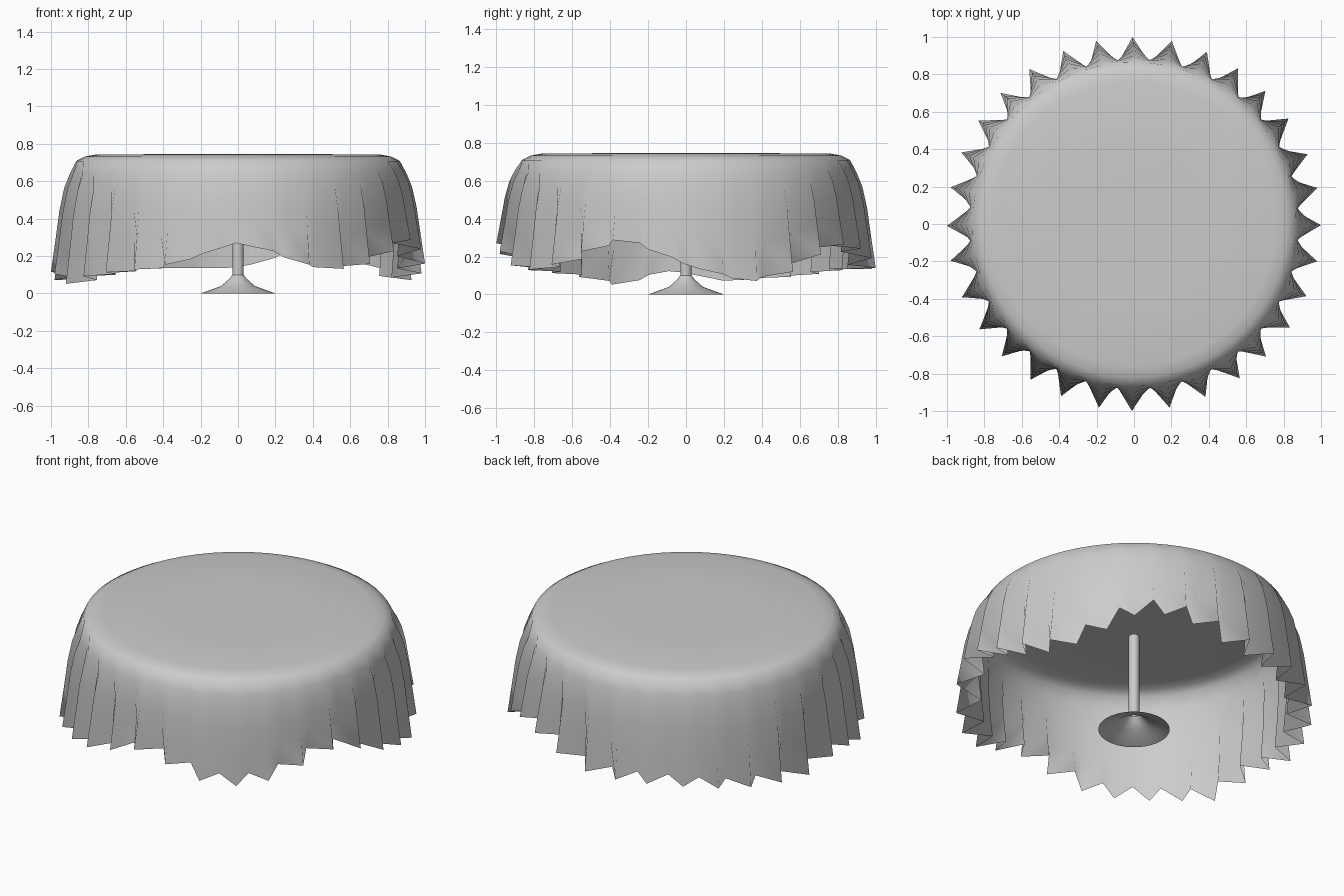
import bpy, bmesh, math, random

if "Cube" in bpy.data.objects:
    bpy.data.objects.remove(bpy.data.objects["Cube"])

random.seed(4)
PLEATS = 32
N = PLEATS * 2

# Wavy hem height as (angle in degrees, z), periodic
HEM = [(-180, .115), (-173, .125), (-158, .05), (-144, .10), (-130, .12), (-115, .14),
       (-102, .21), (-90, .27), (-77, .22), (-68, .155), (-57, .13), (-42, .165),
       (-36, .215), (-21, .295), (-10, .23), (0, .16), (15, .09), (23, .07),
       (36, .13), (47, .23), (58, .27), (75, .22), (83, .16), (92, .135),
       (120, .135), (140, .10), (168, .07), (180, .115)]


def hem_height(deg):
    deg = (deg + 180) % 360 - 180
    for (a, za), (b, zb) in zip(HEM, HEM[1:]):
        if a <= deg <= b:
            return za + (zb - za) * (deg - a) / (b - a)


def lathe(name, rings, n, center_z=None):
    """Skin a list of rings; each ring is a function index -> (radius, angle, z)."""
    bm = bmesh.new()
    loops = []
    for ring in rings:
        loop = []
        for i in range(n):
            r, a, z = ring(i)
            loop.append(bm.verts.new((r * math.cos(a), r * math.sin(a), z)))
        loops.append(loop)
    for up, low in zip(loops, loops[1:]):
        for i in range(n):
            j = (i + 1) % n
            bm.faces.new((up[i], low[i], low[j], up[j]))
    if center_z is not None:
        c = bm.verts.new((0, 0, center_z))
        for i in range(n):
            bm.faces.new((c, loops[0][i], loops[0][(i + 1) % n]))
    me = bpy.data.meshes.new(name)
    bm.to_mesh(me)
    bm.free()
    me.shade_smooth()
    ob = bpy.data.objects.new(name, me)
    bpy.context.collection.objects.link(ob)
    return ob


# Tablecloth: flat top, rounded shoulder, then pleats deepening to the hem
wobble = [random.uniform(-.012, .012) for _ in range(N)]


def angle(i):
    return 2 * math.pi * i / N


def flat_ring(r, z):
    return lambda i: (r, angle(i), z)


def pleat_ring(t, peak, valley):
    def ring(i):
        z = .71 + (hem_height(math.degrees(angle(i))) - .71) * t
        r = valley if i % 2 else peak
        return r, angle(i) + wobble[i] * t, z
    return ring


cloth_rings = [flat_ring(.4, .745), flat_ring(.76, .743), flat_ring(.82, .732),
               flat_ring(.865, .708)]
cloth_rings += [pleat_ring(t, p, v) for t, p, v in
                [(.12, .90, .876), (.25, .93, .88), (.45, .955, .878),
                 (.7, .975, .87), (1, 1.0, .855)]]
lathe("tablecloth", cloth_rings, N, center_z=.745)

# Pedestal: hollow flared foot and slim pole
lathe("pedestal_foot", [flat_ring_r for flat_ring_r in
      [(lambda i, r=r, z=z: (r, 2 * math.pi * i / 32, z)) for r, z in
       [(.03, .10), (.045, .08), (.09, .04), (.2, 0)]]], 32)
bpy.ops.mesh.primitive_cylinder_add(vertices=32, radius=.03, depth=.5,
                                    end_fill_type='NOTHING', location=(0, 0, .35))
pole = bpy.context.object
pole.name = "pedestal_pole"
pole.data.shade_smooth()
